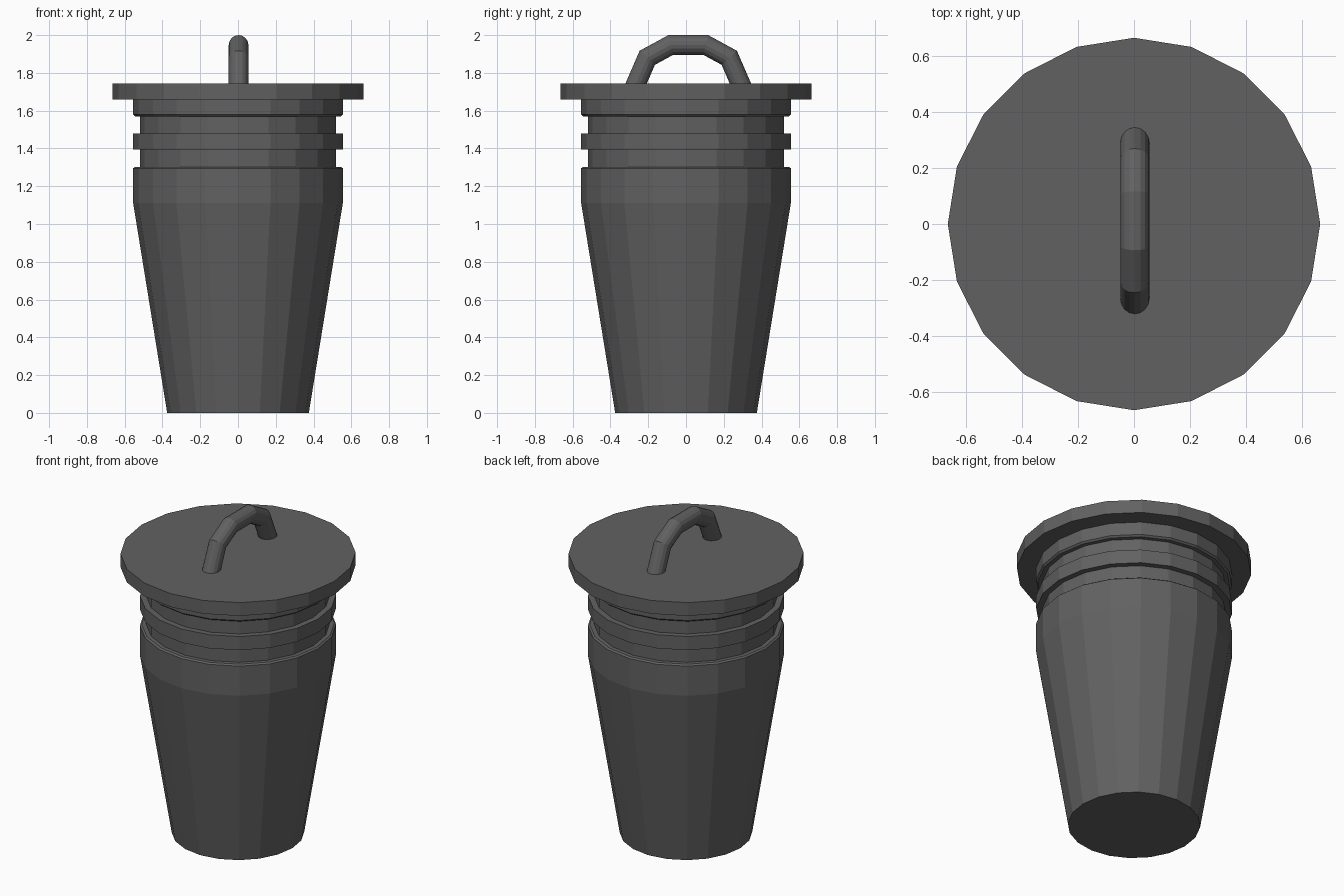
import bpy, bmesh
from math import sin, cos, pi
from mathutils import Vector

if "Cube" in bpy.data.objects:
    bpy.data.objects.remove(bpy.data.objects["Cube"])

dark = bpy.data.materials.new("dark_grey")
dark.diffuse_color = (0.12, 0.12, 0.12, 1)
dark.use_nodes = True
dark.node_tree.nodes["Principled BSDF"].inputs["Base Color"].default_value = dark.diffuse_color


def skin(name, rings):
    """Closed solid from a list of equal-length vertex rings."""
    bm = bmesh.new()
    loops = [[bm.verts.new(p) for p in ring] for ring in rings]
    n = len(loops[0])
    for a, b in zip(loops, loops[1:]):
        for i in range(n):
            j = (i + 1) % n
            bm.faces.new((a[i], a[j], b[j], b[i]))
    bm.faces.new(loops[0])
    bm.faces.new(loops[-1])
    bmesh.ops.recalc_face_normals(bm, faces=bm.faces)
    mesh = bpy.data.meshes.new(name)
    bm.to_mesh(mesh)
    bm.free()
    mesh.materials.append(dark)
    obj = bpy.data.objects.new(name, mesh)
    bpy.context.collection.objects.link(obj)
    return obj


def lathe(name, profile, sides=20):
    return skin(name, [[(r * cos(2 * pi * i / sides), r * sin(2 * pi * i / sides), z)
                        for i in range(sides)] for r, z in profile])


# Tapered body with two grooves below the rim
lathe("bin_body", [(0.375, 0), (0.555, 1.11), (0.555, 1.295), (0.545, 1.303),
                   (0.52, 1.303), (0.52, 1.395), (0.555, 1.395), (0.555, 1.48),
                   (0.52, 1.48), (0.52, 1.57), (0.545, 1.57), (0.555, 1.58),
                   (0.555, 1.66)])

# Flat overhanging lid
lathe("lid", [(0.665, 1.66), (0.665, 1.743)])

# Arched handle: round tube swept along a mitred path in the YZ plane
half = [(0.295, 1.70), (0.217, 1.88), (0.092, 1.948)]
path = [Vector((-y, z)) for y, z in half] + [Vector(p) for p in reversed(half)]
radius, sides = 0.052, 16
rings = []
for k, p in enumerate(path):
    d_in = (p - path[max(k - 1, 0)]).normalized()
    d_out = (path[min(k + 1, len(path) - 1)] - p).normalized()
    tangent = (d_in + d_out).normalized()
    normal = Vector((-tangent.y, tangent.x))
    mitre = radius / tangent.dot(d_out if d_out.length else d_in)
    rings.append([(0.003 + radius * cos(2 * pi * i / sides),
                   0.012 + p.x + normal.x * mitre * sin(2 * pi * i / sides),
                   p.y + normal.y * mitre * sin(2 * pi * i / sides))
                  for i in range(sides)])
skin("lid_handle", rings)
